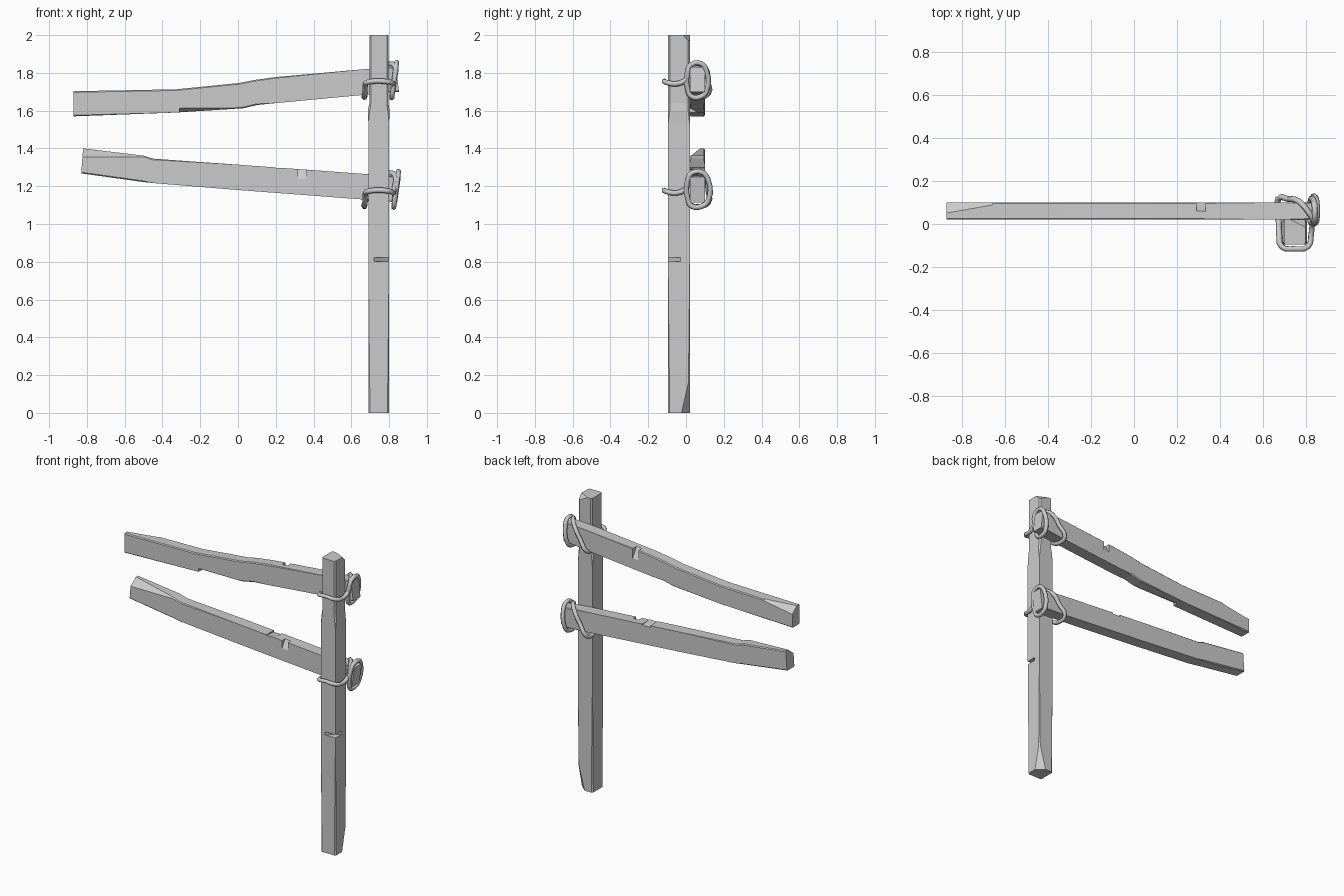
import bpy, bmesh
from mathutils import Vector, Matrix

if "Cube" in bpy.data.objects:
    bpy.data.objects.remove(bpy.data.objects["Cube"])


def mesh_object(name, bm):
    bmesh.ops.recalc_face_normals(bm, faces=bm.faces[:])
    me = bpy.data.meshes.new(name)
    bm.to_mesh(me)
    bm.free()
    ob = bpy.data.objects.new(name, me)
    bpy.context.collection.objects.link(ob)
    return ob


def loft(name, rings, bevel):
    """Beam skinned through four-cornered rings, long edges slightly worn."""
    bm = bmesh.new()
    vs = [[bm.verts.new(p) for p in r] for r in rings]
    for a, b in zip(vs, vs[1:]):
        for i in range(4):
            j = (i + 1) % 4
            bm.faces.new((a[i], a[j], b[j], b[i]))
    bm.faces.new(vs[0])
    bm.faces.new(vs[-1])
    long_edges = [bm.edges.get((a[i], b[i])) for a, b in zip(vs, vs[1:]) for i in range(4)]
    bmesh.ops.bevel(bm, geom=long_edges, offset=bevel, segments=1, affect='EDGES')
    return mesh_object(name, bm)


def chip(ob, point, normal, along, length):
    """Cut away what lies outside a plane, over a limited length."""
    n = Vector(normal).normalized()
    a = Vector(along)
    a = (a - n * a.dot(n)).normalized()
    b = n.cross(a)
    rot = Matrix((a, b, n)).transposed().to_4x4()
    bm = bmesh.new()
    bmesh.ops.create_cube(bm, size=1, matrix=Matrix.Translation(Vector(point) + n * 0.1)
                          @ rot @ Matrix.Diagonal((length, 0.25, 0.2, 1)))
    cut = mesh_object("chip_cutter", bm)
    cut.hide_render = True
    cut.hide_viewport = False
    cut.display_type = 'WIRE'
    mod = ob.modifiers.new("chip", 'BOOLEAN')
    mod.operation = 'DIFFERENCE'
    mod.solver = 'EXACT'
    mod.object = cut
    bpy.context.view_layer.objects.active = ob
    bpy.ops.object.modifier_apply(modifier=mod.name)
    bpy.data.objects.remove(cut)


def rope(name, pts, dz=0.0):
    cu = bpy.data.curves.new(name, 'CURVE')
    cu.dimensions = '3D'
    cu.bevel_depth = 0.014
    cu.bevel_resolution = 1
    cu.resolution_u = 3
    sp = cu.splines.new('BEZIER')
    sp.bezier_points.add(len(pts) - 1)
    for bp, (x, y, z) in zip(sp.bezier_points, pts):
        bp.co = (x, y, z + dz)
        bp.handle_left_type = bp.handle_right_type = 'AUTO'
    sp.use_cyclic_u = True
    sp.use_smooth = True
    ob = bpy.data.objects.new(name, cu)
    bpy.context.collection.objects.link(ob)


# Post
post_rows = [(0, .69, .80), (.8, .69, .80), (1.53, .69, .80), (1.6, .688, .802),
             (1.64, .695, .797), (2, .695, .797)]
post = loft("post", [[(a, -.095, z), (b, -.095, z), (b, .02, z), (a, .02, z)]
                     for z, a, b in post_rows], .009)
chip(post, (.76, -.0625, .812), (.65, -.8, 0), (0, 0, 1), .022)
chip(post, (.785, .005, .07), (.6, .7, -.16), (0, 0, 1), .4)
chip(post, (.79, .008, 1.98), (.3, .6, .6), (1, 0, 0), .3)


# Rails: rows of bottom x, bottom z, top x, top z
def rail(name, rows):
    return loft(name, [[(bx, .02, bz), (bx, .10, bz), (tx, .10, tz), (tx, .02, tz)]
                       for bx, bz, tx, tz in rows], .006)


upper = rail("upper_rail", [(-.87, 1.57, -.87, 1.703), (-.33, 1.59, -.33, 1.713),
                            (.03, 1.613, .01, 1.747), (.1, 1.63, .09, 1.763),
                            (.2, 1.64, .2, 1.778), (.68, 1.685, .67, 1.82),
                            (.852, 1.70, .838, 1.832)])
chip(upper, (.31, .082, 1.752), (0, .65, .4), (1, 0, 0), .042)
chip(upper, (-.14, .03, 1.608), (0, -.5, -.85), (1, 0, .07), .34)
chip(upper, (-.78, .085, 1.69), (-.12, .6, .75), (1, 0, 0), .25)

lower = rail("lower_rail", [(-.83, 1.268, -.82, 1.40), (-.5, 1.222, -.5, 1.362),
                            (-.44, 1.216, -.45, 1.346), (0, 1.18, 0, 1.314),
                            (.66, 1.13, .67, 1.265), (.843, 1.115, .862, 1.25)])
chip(lower, (.34, .037, 1.265), (0, -.65, .4), (1, 0, 0), .045)
chip(lower, (.23, .06, 1.292), (0, .1, 1), (1, 0, -.07), .06)
chip(lower, (-.69, .04, 1.372), (0, -.6, .75), (1, 0, -.11), .4)

# Rope lashings: one loop ties post and rail, one wraps the rail end
tie = [(.685, -.105, 1.75), (.745, -.115, 1.757), (.808, -.105, 1.75), (.822, -.05, 1.742),
       (.828, .004, 1.77), (.835, .012, 1.825), (.81, .055, 1.848), (.765, .105, 1.825),
       (.715, .116, 1.755), (.67, .118, 1.69), (.67, .06, 1.67), (.672, .005, 1.69),
       (.674, -.05, 1.735)]
for name, dz, h, back, bottom_x in (("upper", 0, .088, .107, .815), ("lower", -.578, .09, .116, .825)):
    rope(name + "_tie_rope", tie, dz)
    zc = 1.762 + dz
    mid = (back + .01) / 2
    wrap = []
    for y, k in ((.01, -.6), (.03, -1), (mid + .02, -1), (back, -.7),
                 (back, .6), (mid + .02, 1), (.03, .95), (.01, .6)):
        wrap.append((bottom_x + .012 * (k + 1), y, zc + h * k))
    rope(name + "_end_rope", wrap)
